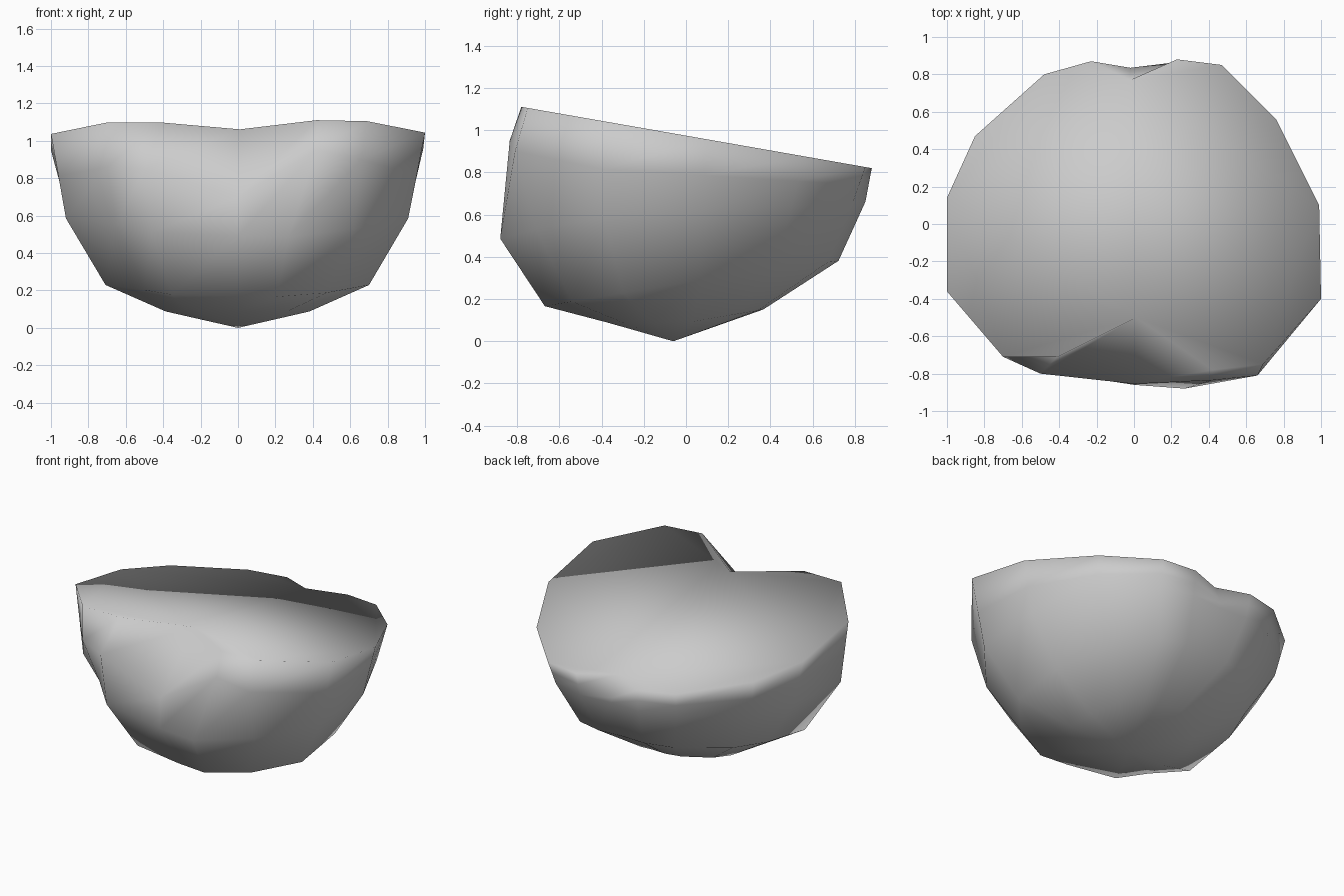
import bpy, bmesh

if "Cube" in bpy.data.objects:
    bpy.data.objects.remove(bpy.data.objects["Cube"])

# Single grey material
grey = bpy.data.materials.new("plain_grey")
grey.use_nodes = True
colour = (0.6, 0.6, 0.6, 1.0)
grey.diffuse_color = colour
grey.node_tree.nodes["Principled BSDF"].inputs["Base Color"].default_value = colour

# Notched rim outline, counter-clockwise from the front notch
RIM = [(0.01, -0.5), (0.42, -0.78), (0.69, -0.75), (1.0, -0.4),
       (0.99, 0.1), (0.76, 0.56), (0.47, 0.85), (0.23, 0.88),
       (-0.02, 0.77), (-0.23, 0.87), (-0.48, 0.8), (-0.85, 0.47),
       (-1.0, 0.14), (-1.0, -0.36), (-0.7, -0.71), (-0.41, -0.71)]

# Belly outline, where the wall starts curving under
BELLY = [(0.0, -0.86), (0.27, -0.88), (0.62, -0.71), (0.91, -0.39),
         (0.91, 0.08), (0.72, 0.5), (0.45, 0.79), (0.22, 0.85),
         (0.0, 0.83), (-0.22, 0.84), (-0.46, 0.76), (-0.8, 0.43),
         (-0.91, 0.12), (-0.92, -0.39), (-0.65, -0.6), (-0.46, -0.79)]

# Bulges of the upper wall beneath the notches and lobes
BULGES = {0: (0.0, -0.855, 0.7), 1: (0.42, -0.835, 0.95),
          2: (0.66, -0.81, 0.9), 8: (-0.02, 0.835, 0.7),
          14: (-0.7, -0.71, 0.86), 15: (-0.5, -0.8, 0.85)}
SIDES = len(RIM)


def under_ring(width, front, back, height, front_slope, back_slope):
    """Shrunken belly outline, tilted separately at front and back."""
    points = []
    for x, y in BELLY:
        y *= back if y > 0 else front
        z = height + y * (back_slope if y > 0 else front_slope)
        points.append((x * width, y, z))
    return points


belly = [(x, y, 0.61 + (0.06 * y if y > 0 else -0.16 * y * y)) for x, y in BELLY]
rim = [(x, y, 0.974 - 0.175 * y) for x, y in RIM]
upper = [BULGES.get(i, tuple((a + b) / 2 for a, b in zip(belly[i], rim[i])))
         for i in range(SIDES)]
rings = [under_ring(0.42, 0.42, 0.43, 0.088, 0.0, 0.17),
         under_ring(0.77, 0.76, 0.85, 0.28, 0.17, 0.14),
         belly, upper, rim]

# Bowl body: pole, rings, sloping rim and flat lid
bm = bmesh.new()
pole = bm.verts.new((0, -0.06, 0))
loops = [[bm.verts.new(p) for p in ring] for ring in rings]
for i in range(SIDES):
    j = (i + 1) % SIDES
    bm.faces.new((pole, loops[0][j], loops[0][i]))
    for low, high in zip(loops, loops[1:]):
        bm.faces.new((low[i], low[j], high[j], high[i]))
bm.faces.new(loops[-1])
bmesh.ops.recalc_face_normals(bm, faces=bm.faces)

# Soft shading carries across the rim and lid
for face in bm.faces:
    face.smooth = True

mesh = bpy.data.meshes.new("bowl_body")
bm.to_mesh(mesh)
bm.free()
mesh.materials.append(grey)
bowl = bpy.data.objects.new("bowl_body", mesh)
bpy.context.collection.objects.link(bowl)
